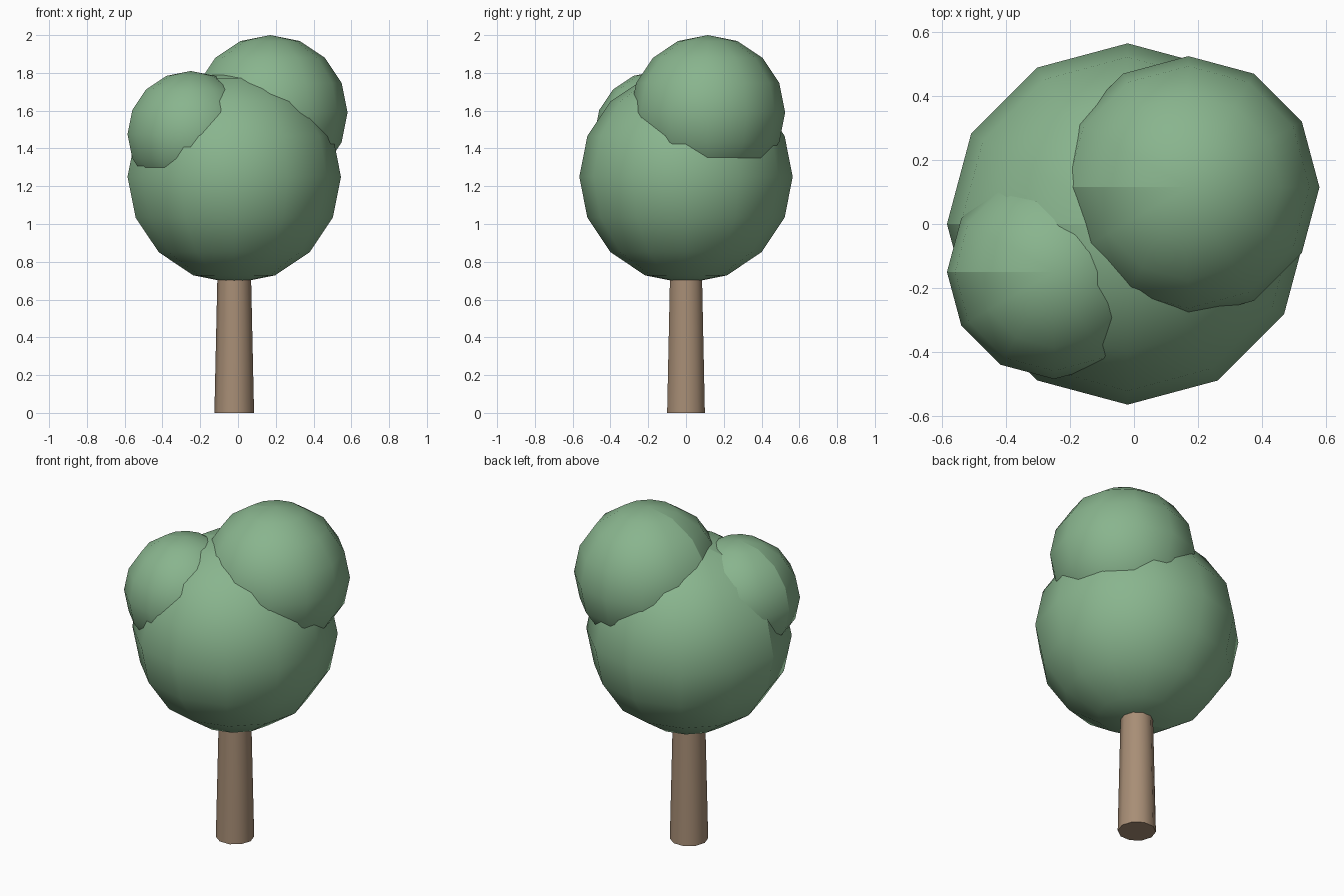
import bpy, bmesh, math
from mathutils import Matrix

cube = bpy.data.objects.get("Cube")
if cube:
    bpy.data.objects.remove(cube, do_unlink=True)


def make_material(name, rgb):
    mat = bpy.data.materials.new(name)
    mat.use_nodes = True
    color = (*rgb, 1.0)
    mat.diffuse_color = color
    mat.node_tree.nodes["Principled BSDF"].inputs["Base Color"].default_value = color
    return mat


leaf_green = make_material("leaf green", (0.25, 0.46, 0.27))
bark_brown = make_material("bark brown", (0.39, 0.27, 0.18))


def finish(name, bm, location, mat, is_sharp):
    """Smooth every face, keeping only the edges chosen by the rule sharp."""
    for face in bm.faces:
        face.smooth = True
    for edge in bm.edges:
        edge.smooth = not is_sharp(edge)
    mesh = bpy.data.meshes.new(name)
    bm.to_mesh(mesh)
    bm.free()
    mesh.materials.append(mat)
    obj = bpy.data.objects.new(name, mesh)
    obj.location = location
    bpy.context.collection.objects.link(obj)
    return obj


def on_seam(edge):
    """Meridian on the right side of a leaf ball."""
    return (all(abs(v.co.y) < 1e-4 for v in edge.verts)
            and sum(v.co.x for v in edge.verts) < -1e-4)


def leaf_ball(name, location, radius):
    bm = bmesh.new()
    bmesh.ops.create_uvsphere(bm, u_segments=12, v_segments=8, radius=radius)
    finish(name, bm, location, leaf_green, on_seam)


# Foliage: one large ball with two smaller ones sunk into it
leaf_ball("main_foliage", (-0.02, 0, 1.25), 0.565)
leaf_ball("upper_foliage", (0.17, 0.115, 1.59), 0.41)
leaf_ball("side_foliage", (-0.25, -0.15, 1.475), 0.335)

# Trunk: tapered ten-sided column running up into the foliage
height = 1.0
bm = bmesh.new()
bmesh.ops.create_cone(bm, cap_ends=True, segments=10, radius1=0.105,
                      radius2=0.083, depth=height,
                      matrix=Matrix.Rotation(math.pi / 2, 4, "Z"))
finish("trunk", bm, (-0.02, 0, height / 2), bark_brown,
       lambda e: abs(e.verts[0].co.z - e.verts[1].co.z) < 1e-4)
